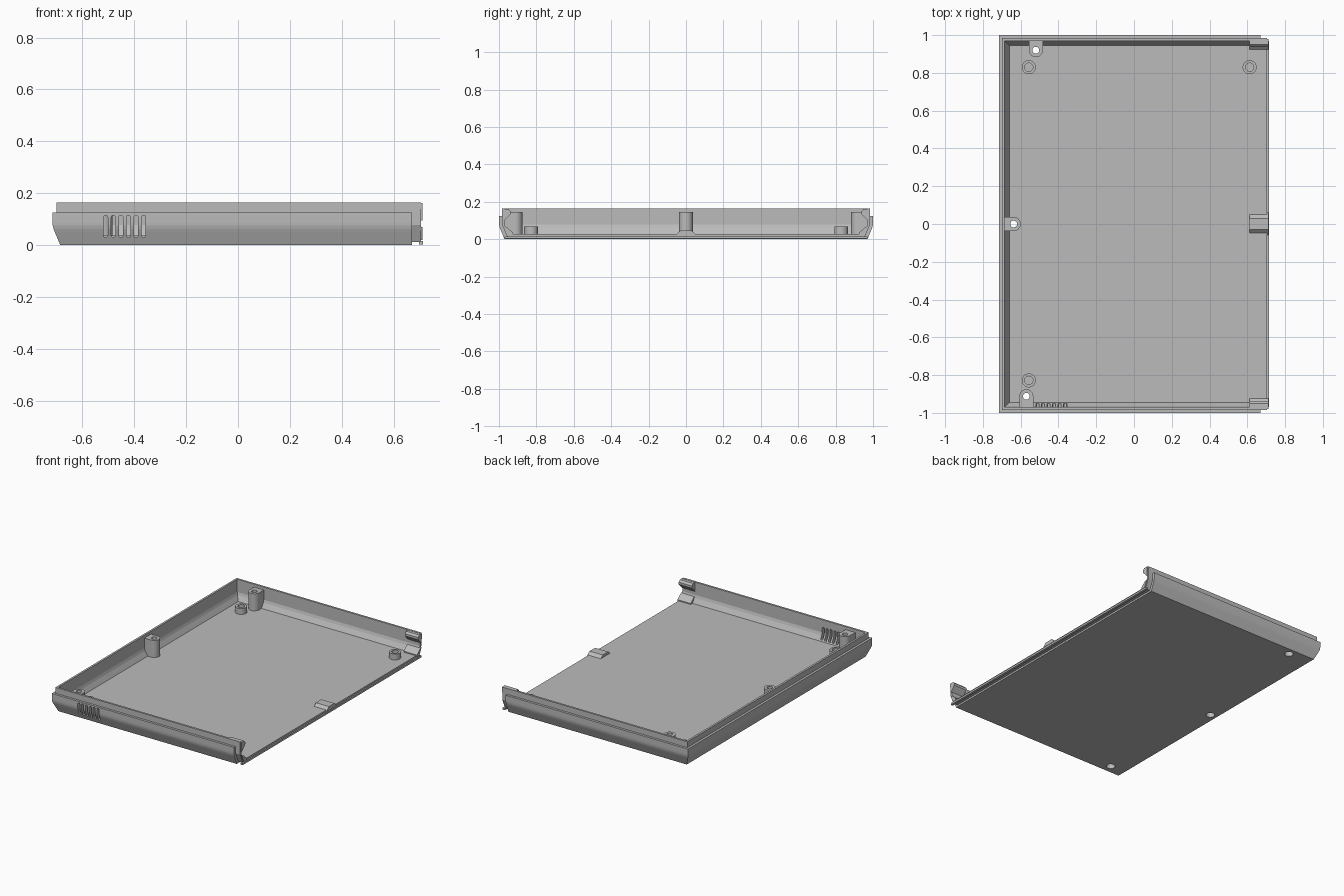
import bpy, bmesh, math
from mathutils import Vector

if "Cube" in bpy.data.objects:
    bpy.data.objects.remove(bpy.data.objects["Cube"])

grey = bpy.data.materials.new("grey plastic")
grey.use_nodes = True
colour = (0.5, 0.5, 0.5, 1)
grey.diffuse_color = colour
grey.node_tree.nodes["Principled BSDF"].inputs["Base Color"].default_value = colour

LEFT = -0.715


def finish(name, bm):
    bmesh.ops.recalc_face_normals(bm, faces=bm.faces)
    mesh = bpy.data.meshes.new(name)
    bm.to_mesh(mesh)
    bm.free()
    mesh.materials.append(grey)
    ob = bpy.data.objects.new(name, mesh)
    bpy.context.collection.objects.link(ob)
    return ob


def tray(name, profile, x_end):
    """Three-walled tray: (inset, z) profile runs up the outside and down the inside."""
    bm = bmesh.new()
    rings = []
    for d, z in profile:
        x, y = LEFT + d, 1 - d
        rings.append([bm.verts.new(p) for p in
                      ((x_end, -y, z), (x, -y, z), (x, y, z), (x_end, y, z))])
    for a, b in zip(rings, rings[1:]):
        for i in range(3):
            bm.faces.new((a[i], a[i + 1], b[i + 1], b[i]))
    bm.faces.new(rings[0])
    bm.faces.new(rings[-1])
    bm.faces.new([r[0] for r in rings] + [r[3] for r in reversed(rings)])
    return finish(name, bm)


def add_prism(bm, points, shift):
    verts = [bm.verts.new(p) for p in points]
    face = bm.faces.new(verts)
    out = bmesh.ops.extrude_face_region(bm, geom=[face])["geom"]
    # the starting face remains as the closing cap
    bmesh.ops.translate(bm, vec=Vector(shift),
                        verts=[v for v in out if isinstance(v, bmesh.types.BMVert)])


def prism(name, points, shift):
    bm = bmesh.new()
    add_prism(bm, points, shift)
    return finish(name, bm)


def arc(cx, cy, r, start, end, n):
    return [(cx + r * math.cos(t), cy + r * math.sin(t))
            for t in (start + (end - start) * i / n for i in range(n + 1))]


def add_cylinder(bm, x, y, r, z0, z1):
    circle = arc(x, y, r, 0, math.tau, 32)[:-1]
    add_prism(bm, [(px, py, z0) for px, py in circle], (0, 0, z1 - z0))


def cut(ob, cutter):
    mod = ob.modifiers.new("cut", "BOOLEAN")
    mod.operation = "DIFFERENCE"
    mod.solver = "EXACT"
    mod.object = cutter
    bpy.context.view_layer.objects.active = ob
    bpy.ops.object.modifier_apply(modifier=mod.name)


# Shell: outer skin with a flared foot, and the inner liner forming the lip
outer_skin = tray("outer_skin", [(0.03, 0), (0.009, 0.05), (0.004, 0.063), (0.001, 0.075),
                                 (0, 0.088), (0, 0.125), (0.02, 0.125),
                                 (0.02, 0.077), (0.052, 0.016)], 0.67)
inner_liner = tray("inner_liner", [(0.045, 0.012), (0.016, 0.078), (0.016, 0.165),
                                   (0.03, 0.165), (0.03, 0.078), (0.036, 0.06),
                                   (0.055, 0.028)], 0.705)

# Rim along the open edge
prism("edge_rim", [(0.697, -0.97, 0.003), (0.714, -0.97, 0.003),
                   (0.714, -0.97, 0.016), (0.697, -0.97, 0.016)], (0, 1.94, 0))

# Screw posts: D-shaped, joined to the nearest wall
R = 0.037
posts = []
for name, x, y, facing, reach in (("back_post", -0.52, 0.92, -math.pi / 2, 0.06),
                                  ("left_post", -0.637, 0, 0, 0.058),
                                  ("front_post", -0.57, -0.912, math.pi / 2, 0.066)):
    outline = arc(x, y, R, facing - math.pi / 2, facing + math.pi / 2, 20)
    back = (-math.cos(facing) * reach, -math.sin(facing) * reach)
    first, last = outline[0], outline[-1]
    outline += [(p[0] + back[0], p[1] + back[1]) for p in (last, first)]
    posts.append((prism(name, [(px, py, 0.025) for px, py in outline], (0, 0, 0.12)), x, y))

# Low ring bosses on the floor
bosses = []
for name, x, y in (("back_left_boss", -0.557, 0.83), ("back_right_boss", 0.612, 0.83),
                   ("front_left_boss", -0.557, -0.828)):
    bm = bmesh.new()
    add_cylinder(bm, x, y, R, 0.02, 0.068)
    bosses.append((finish(name, bm), x, y))

# Cutters: screw holes, head recesses, boss sockets, vent slots
drill, recess, socket, vents = (bmesh.new() for _ in range(4))
for _, x, y in posts:
    add_cylinder(drill, x, y, 0.018, -0.1, 0.3)
    add_cylinder(recess, x, y, 0.028, -0.1, 0.125)
for _, x, y in bosses:
    add_cylinder(socket, x, y, 0.022, 0.03, 0.2)
for i in range(6):
    x, r = -0.51 + 0.0292 * i, 0.008
    slot = arc(x, 0.107, r, 0, math.pi, 8) + arc(x, 0.038, r, math.pi, math.tau, 8)
    add_prism(vents, [(px, -1.05, pz) for px, pz in slot], (0, 0.1, 0))
drill, recess, socket, vents = (finish(n, b) for n, b in (
    ("drill", drill), ("recess", recess), ("socket", socket), ("vents", vents)))

for ob in [outer_skin, inner_liner] + [p[0] for p in posts]:
    cut(ob, drill)
    cut(ob, recess)
for ob in (outer_skin, inner_liner):
    cut(ob, vents)
for ob, _, _ in bosses:
    cut(ob, socket)
for helper in (drill, recess, socket, vents):
    bpy.data.objects.remove(helper)

# Clips along the open edge: a centre wedge, and an upper and lower one per corner
X0, LENGTH = 0.612, (0.1, 0, 0)
prism("centre_clip", [(X0, y, z) for y, z in ((-0.057, 0.02), (-0.03, 0.046),
                                              (0.03, 0.046), (0.06, 0.02))], LENGTH)
upper = ((0.98, 0.163), (0.95, 0.163), (0.938, 0.15), (0.938, 0.135), (0.975, 0.095))
lower = ((0.975, 0.07), (0.955, 0.062), (0.925, 0.035), (0.925, 0.02), (0.952, 0.02))
for side, s in (("back", 1), ("front", -1)):
    for level, shape in (("upper", upper), ("lower", lower)):
        prism(f"{side}_{level}_clip", [(X0, s * y, z) for y, z in shape], LENGTH)

# Round parts are smooth with sharp rims
bpy.ops.object.select_all(action="DESELECT")
for ob, _, _ in posts + bosses:
    ob.select_set(True)
    bpy.context.view_layer.objects.active = ob
bpy.ops.object.shade_smooth_by_angle(angle=math.radians(30))
